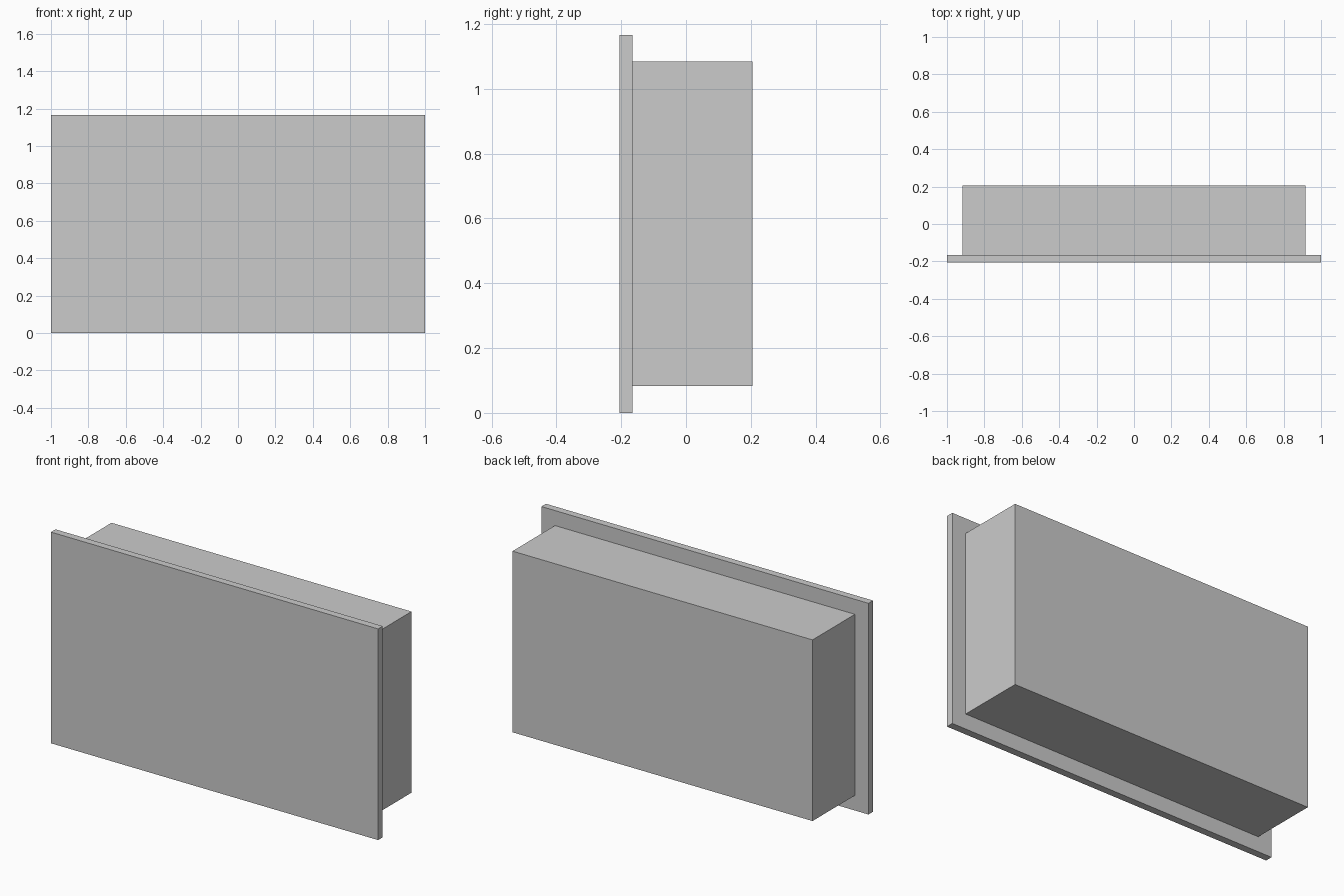
import bpy

if "Cube" in bpy.data.objects:
    bpy.data.objects.remove(bpy.data.objects["Cube"])


def box(name, x, y, z):
    """Add a box spanning the given (min, max) ranges."""
    spans = (x, y, z)
    bpy.ops.mesh.primitive_cube_add(size=1, location=[(a + b) / 2 for a, b in spans])
    obj = bpy.context.object
    obj.name = name
    obj.scale = [b - a for a, b in spans]
    bpy.ops.object.transform_apply(location=False, rotation=False, scale=True)
    return obj


FRONT, JOINT, BACK = -0.205, -0.165, 0.205
HEIGHT, LIP = 1.167, 0.083

# Thin front plate overhanging the body on all four sides
box("front_plate", (-1, 1), (FRONT, JOINT), (0, HEIGHT))

# Deep body behind the plate
box("rear_housing", (-1 + LIP, 1 - LIP), (JOINT, BACK), (LIP, HEIGHT - LIP))
